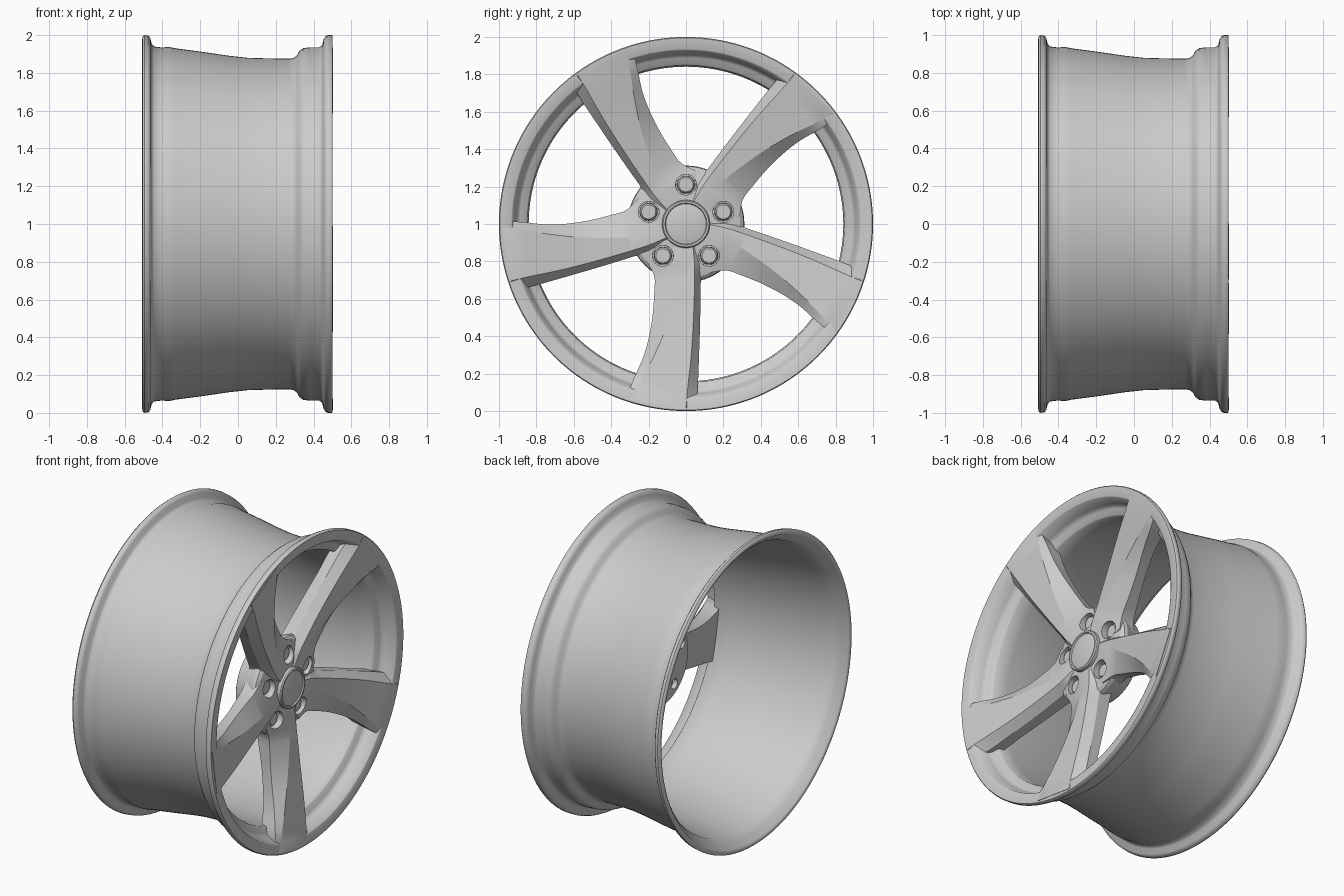
import bpy, bmesh, math
from mathutils import Vector, Matrix

if "Cube" in bpy.data.objects:
    bpy.data.objects.remove(bpy.data.objects["Cube"])

CENTRE = Vector((0, 0, 1))


def make_object(name, bm, angle=30):
    bmesh.ops.remove_doubles(bm, verts=bm.verts, dist=1e-5)
    bmesh.ops.recalc_face_normals(bm, faces=bm.faces)
    me = bpy.data.meshes.new(name)
    bm.to_mesh(me)
    bm.free()
    ob = bpy.data.objects.new(name, me)
    bpy.context.collection.objects.link(ob)
    smooth(ob, angle)
    return ob


def activate(ob):
    bpy.ops.object.select_all(action='DESELECT')
    ob.select_set(True)
    bpy.context.view_layer.objects.active = ob


def smooth(ob, angle=30):
    activate(ob)
    bpy.ops.object.shade_smooth_by_angle(angle=math.radians(angle))


def add_lathe(bm, profile, segs, centre=CENTRE, closed=False):
    """Revolve (x, radius) points about an axis parallel to X."""
    rings = []
    for i in range(segs):
        a = 2 * math.pi * i / segs
        rings.append([bm.verts.new(centre + Vector((x, r * math.cos(a), r * math.sin(a))))
                      for x, r in profile])
    n = len(profile)
    for i in range(segs):
        p, q = rings[i], rings[(i + 1) % segs]
        for j in range(n if closed else n - 1):
            k = (j + 1) % n
            bm.faces.new((p[j], p[k], q[k], q[j]))
    # collapse points that lie on the axis
    bmesh.ops.dissolve_degenerate(bm, dist=1e-6, edges=bm.edges)


def lathe(name, profile, segs=128, centre=CENTRE, closed=False, angle=30):
    bm = bmesh.new()
    add_lathe(bm, profile, segs, centre, closed)
    return make_object(name, bm, angle)


# Barrel with both flanges, drop centre and stepped front lip
outer = [(-0.505, 0.992), (-0.495, 1.0), (-0.475, 0.997), (-0.464, 0.985), (-0.457, 0.952),
         (-0.445, 0.94), (-0.40, 0.934), (-0.37, 0.938), (-0.33, 0.93), (-0.2, 0.913),
         (-0.05, 0.891), (0.05, 0.88), (0.15, 0.877), (0.27, 0.875), (0.295, 0.879),
         (0.312, 0.893), (0.325, 0.916), (0.345, 0.931), (0.38, 0.935), (0.43, 0.935),
         (0.445, 0.945), (0.452, 0.975), (0.462, 0.993), (0.475, 1.0), (0.496, 1.0),
         (0.501, 0.995)]
inner = [(0.498, 0.935), (0.494, 0.928), (0.43, 0.908), (0.412, 0.9), (0.404, 0.888),
         (0.392, 0.855), (0.384, 0.847), (0.29, 0.841), (0.05, 0.85), (-0.2, 0.882),
         (-0.35, 0.905), (-0.43, 0.915), (-0.465, 0.935), (-0.485, 0.958), (-0.5, 0.968),
         (-0.507, 0.978)]
lathe("rim_barrel", outer + inner, 160, closed=True, angle=46)

# Hub with a bore at the back
hub = lathe("hub", [(0.28, 0), (0.28, 0.13), (0.17, 0.135), (0.17, 0.265), (0.18, 0.275),
                    (0.25, 0.29), (0.31, 0.312), (0.33, 0.308), (0.345, 0.29),
                    (0.365, 0.2), (0.372, 0.15), (0.372, 0)], 96)

# Pocket cutters for the five bolts
BOLT_R = 0.21
bolt_spots = []
bm = bmesh.new()
for i in range(5):
    a = math.radians(90 + 72 * i)
    c = CENTRE + Vector((0, BOLT_R * math.cos(a), BOLT_R * math.sin(a)))
    bolt_spots.append(c)
    add_lathe(bm, [(0.1, 0), (0.1, 0.032), (0.29, 0.032), (0.29, 0.055), (0.6, 0.058), (0.6, 0)],
              32, c)
cutter = make_object("bolt_cutter", bm)
cutter.hide_render = True

# Spoke sections: size along spoke, left y, ridge y, right y, right base y,
# front x, left edge x, back x
SECTIONS = [
    (0.10, -0.08, 0.00, 0.035, 0.05, 0.378, 0.360, 0.24),
    (0.20, -0.15, -0.01, 0.045, 0.070, 0.385, 0.352, 0.24),
    (0.30, -0.165, -0.025, 0.046, 0.078, 0.395, 0.345, 0.25),
    (0.50, -0.18, -0.085, 0.040, 0.076, 0.423, 0.365, 0.29),
    (0.70, -0.220, -0.165, 0.028, 0.070, 0.457, 0.415, 0.33),
    (0.86, -0.275, -0.235, 0.011, 0.064, 0.485, 0.462, 0.36),
    (0.92, -0.297, -0.262, 0.005, 0.060, 0.496, 0.482, 0.43),
    (0.985, -0.302, -0.285, 0.000, 0.035, 0.504, 0.500, 0.47),
]


def spline(p0, p1, p2, p3, t):
    return [0.5 * (2 * b + (c - a) * t + (2 * a - 5 * b + 4 * c - d) * t * t
                   + (3 * b - a - 3 * c + d) * t ** 3) for a, b, c, d in zip(p0, p1, p2, p3)]


def section_points(s):
    r, yl, yr, yf, yb, xf, xl, xb = s
    round_mix = min(1, max(0, (r - 0.6) / 0.26))   # outer sections follow the rim circle
    # flare both walls into a fillet where the spoke meets the hub
    flare = 0.06 * min(1, max(0, (0.32 - r) / 0.12)) ** 2
    pts = []
    for y, x in ((yl + 0.012 - flare, xb), (yl - flare, xl), (yr, xf), (yf, xf),
                 (yb + flare, xf - 0.06 - 0.4 * flare), (yb + flare, xb)):
        d = r + (math.sqrt(max(r * r - y * y, 0)) - r) * round_mix
        pts.append(Vector((min(x, xf) if x > xb else x, y, -d)))
    if r > 0.9:   # keep the base corner above the back at the thin tip
        pts[4].x = max(pts[4].x, xb + 0.01)
    return pts


rows = []
last = len(SECTIONS) - 1
for i in range(last):
    q = [SECTIONS[min(max(i + k, 0), last)] for k in (-1, 0, 1, 2)]
    steps = 6 if 0 < i < 5 else 1
    rows += [section_points(spline(*q, k / steps)) for k in range(steps)]
rows.append(section_points(SECTIONS[-1]))

# Five spokes, pocketed by the bolt holes
spokes = []
for i in range(5):
    bm = bmesh.new()
    rot = Matrix.Rotation(math.radians(72 * i), 4, 'X')
    vs = [[bm.verts.new(CENTRE + rot @ p) for p in row] for row in rows]
    for a, b in zip(vs, vs[1:]):
        for j in range(6):
            k = (j + 1) % 6
            bm.faces.new((a[j], a[k], b[k], b[j]))
    bm.faces.new(vs[0])
    bm.faces.new(vs[-1])
    spokes.append(make_object("spoke_%d" % (i + 1), bm, 20))

for ob in spokes + [hub]:
    activate(ob)
    mod = ob.modifiers.new("pockets", 'BOOLEAN')
    mod.operation = 'DIFFERENCE'
    mod.solver = 'EXACT'
    mod.object = cutter
    bpy.ops.object.modifier_apply(modifier=mod.name)
    smooth(ob, 20)
bpy.data.objects.remove(cutter, do_unlink=True)

# Bolts seated in the pockets
for i, c in enumerate(bolt_spots):
    lathe("bolt_%d" % (i + 1), [(0.2, 0), (0.2, 0.03), (0.292, 0.03), (0.292, 0.048),
                                (0.335, 0.046), (0.345, 0.038), (0.345, 0)], 24, c)

# Centre cap with raised ring and shallow dome
lathe("centre_cap", [(0.35, 0), (0.35, 0.128), (0.395, 0.128), (0.402, 0.122), (0.402, 0.112),
                     (0.394, 0.108), (0.398, 0.09), (0.404, 0.05), (0.406, 0)], 64)
